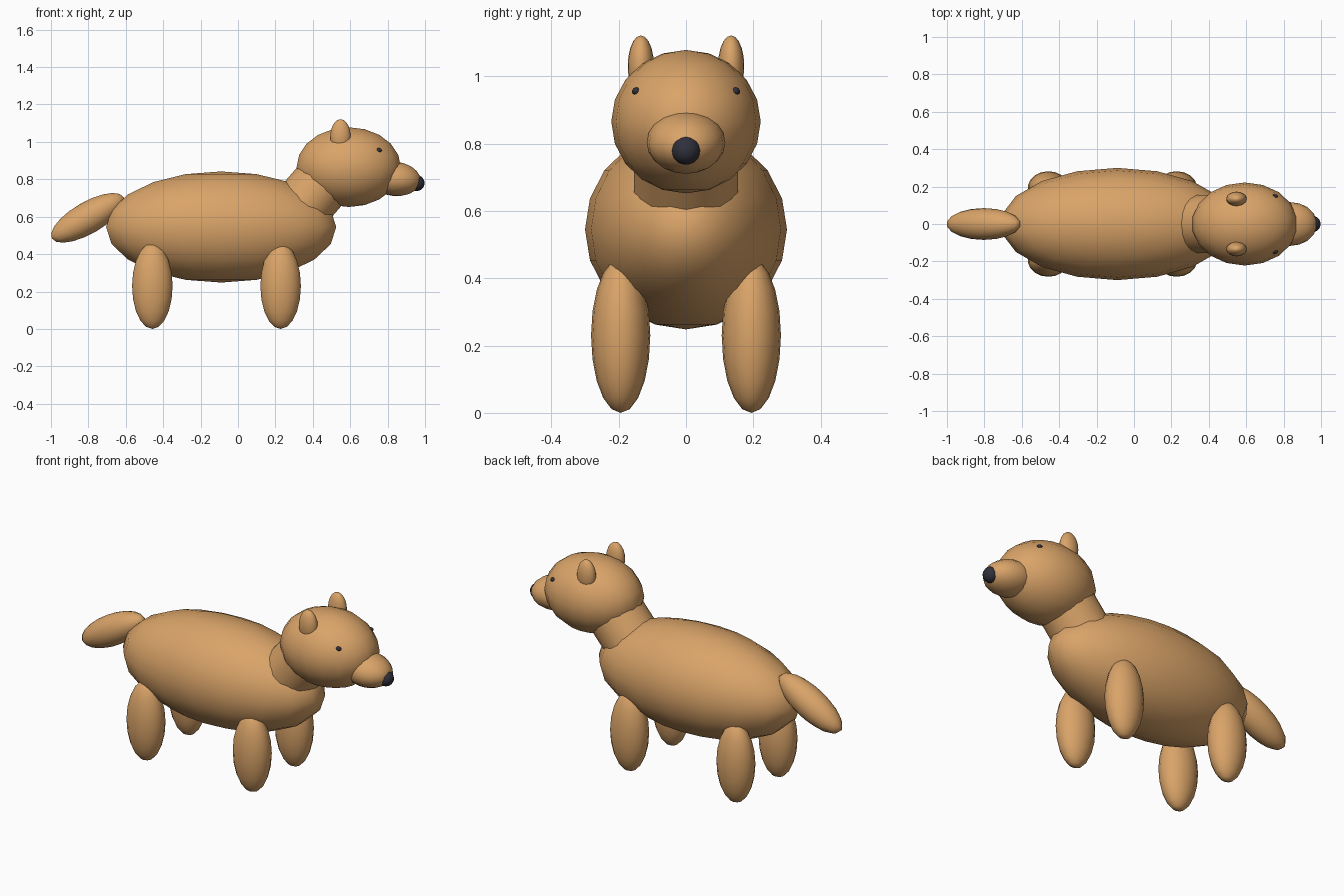
import bpy
from math import radians
from mathutils import Vector

cube = bpy.data.objects.get("Cube")
if cube:
    bpy.data.objects.remove(cube, do_unlink=True)


def material(name, color):
    mat = bpy.data.materials.new(name)
    mat.use_nodes = True
    mat.diffuse_color = (*color, 1)
    bsdf = next(n for n in mat.node_tree.nodes if n.type == 'BSDF_PRINCIPLED')
    bsdf.inputs["Base Color"].default_value = (*color, 1)
    return mat


fur = material("tan_fur", (0.70, 0.37, 0.14))
dark = material("dark_nose", (0.03, 0.03, 0.045))


def ellipsoid(name, center, radii, mat=fur, pitch=0, segments=18, rings=10):
    """Smooth ellipsoid, tilted about the y axis by pitch degrees."""
    bpy.ops.mesh.primitive_uv_sphere_add(
        segments=segments, ring_count=rings, radius=1,
        location=center, rotation=(0, radians(pitch), 0))
    ob = bpy.context.object
    ob.name = name
    ob.scale = radii
    ob.data.materials.append(mat)
    bpy.ops.object.shade_smooth()
    return ob


# Torso, head and face
ellipsoid("body", (-0.09, 0, 0.545), (0.625, 0.30, 0.297))
ellipsoid("head", (0.592, 0, 0.865), (0.283, 0.222, 0.213))
ellipsoid("muzzle", (0.835, 0, 0.803), (0.145, 0.117, 0.092), pitch=6)
ellipsoid("nose", (0.955, 0, 0.78), (0.043, 0.043, 0.043), dark)

# Neck cylinder running from the chest up into the head
low, high = Vector((0.33, 0, 0.64)), Vector((0.52, 0, 0.86))
axis = high - low
bpy.ops.mesh.primitive_cylinder_add(
    vertices=18, radius=0.157, depth=axis.length, location=(low + high) / 2,
    rotation=axis.to_track_quat('Z', 'Y').to_euler())
neck = bpy.context.object
neck.name = "neck"
neck.data.materials.append(fur)
bpy.ops.object.shade_smooth_by_angle(angle=radians(40))

# Tail sloping down behind the body
ellipsoid("tail", (-0.803, 0, 0.594), (0.225, 0.085, 0.085), pitch=-30)

# Paired parts on both flanks
for label, side in (("near", -1), ("far", 1)):
    ellipsoid("front_leg_" + label, (0.228, side * 0.194, 0.23), (0.11, 0.088, 0.23))
    ellipsoid("back_leg_" + label, (-0.458, side * 0.194, 0.23), (0.11, 0.088, 0.23))
    ellipsoid("ear_" + label, (0.548, side * 0.134, 1.03), (0.055, 0.039, 0.091))
    ellipsoid("eye_" + label, (0.753, side * 0.148, 0.955), (0.016, 0.012, 0.012),
              dark, segments=12, rings=8)
